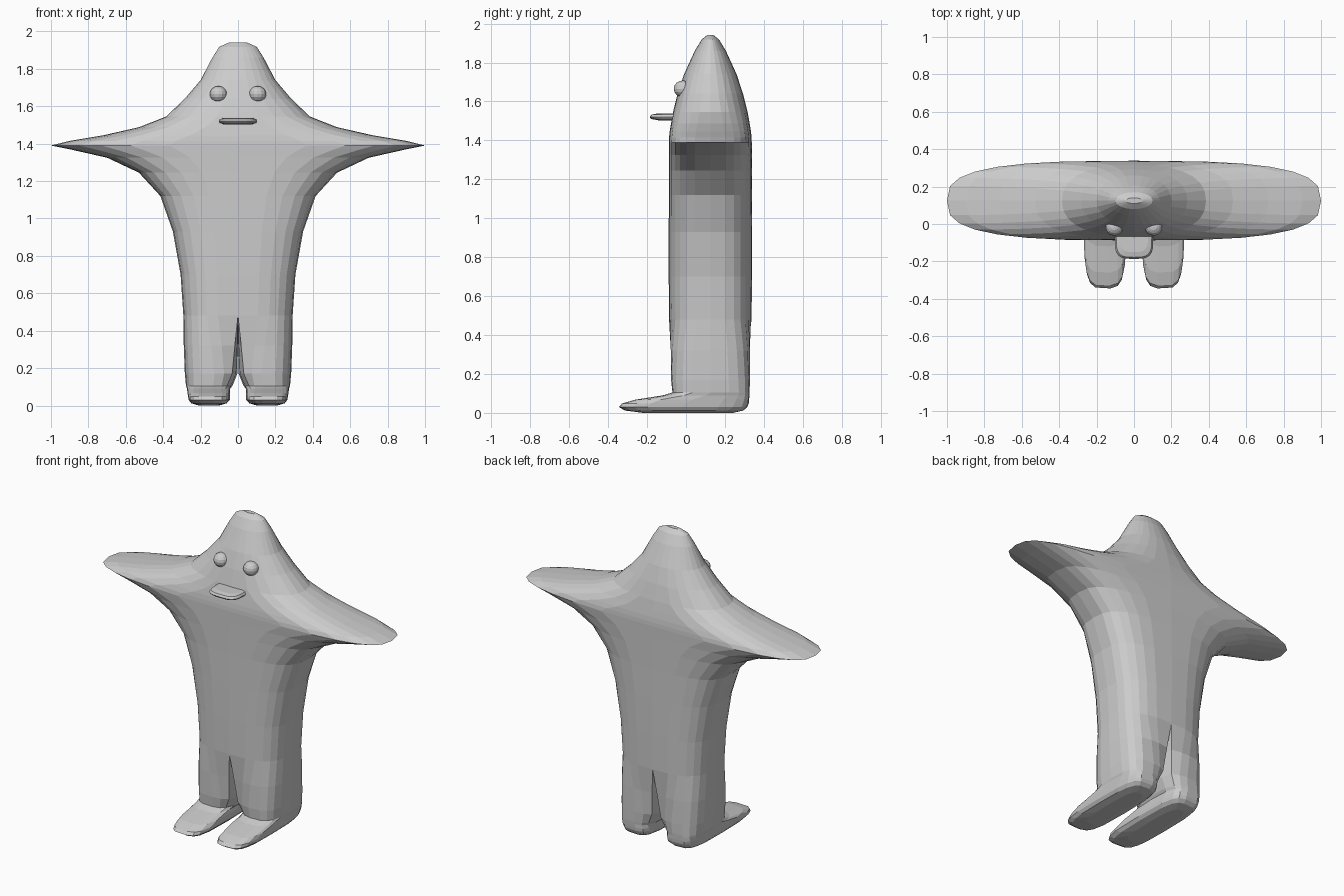
import bpy, bmesh, math
from mathutils import Vector

if "Cube" in bpy.data.objects:
    bpy.data.objects.remove(bpy.data.objects["Cube"])

skin = bpy.data.materials.new("soft grey")
skin.diffuse_color = (0.6, 0.6, 0.6, 1)
skin.use_nodes = True
skin.node_tree.nodes["Principled BSDF"].inputs["Base Color"].default_value = skin.diffuse_color
N = 28          # points round the torso
H = N // 2      # segments on each half


def oval(angle, cx, cy, rx, ry, n, z):
    """Superellipse point; angle 0 is the front, growing towards +x."""
    s, c = math.sin(angle), math.cos(angle)
    return Vector((cx + rx * math.copysign(abs(s) ** (2 / n), s),
                   cy - ry * math.copysign(abs(c) ** (2 / n), c), z))


def bridge(bm, a, b):
    for i in range(len(a)):
        j = (i + 1) % len(a)
        bm.faces.new((a[i], a[j], b[j], b[i]))


def finish(bm, name):
    bmesh.ops.recalc_face_normals(bm, faces=bm.faces)
    mesh = bpy.data.meshes.new(name)
    bm.to_mesh(mesh)
    bm.free()
    mesh.materials.append(skin)
    ob = bpy.data.objects.new(name, mesh)
    bpy.context.collection.objects.link(ob)
    return ob


# Body: stacked ovals, height / half width / half depth / squareness
rows = [(1.942, .045, .015, 2), (1.918, .10, .045, 2), (1.86, .137, .08, 2),
        (1.74, .20, .135, 2.1), (1.64, .285, .168, 2.2), (1.545, .385, .192, 2.4),
        (1.488, .53, .202, 2.7), (1.445, .72, .209, 2.9), (1.415, .90, .212, 3),
        (1.39, 1.0, .213, 3), (1.37, .90, .213, 3), (1.325, .70, .213, 3),
        (1.245, .53, .213, 3), (1.12, .415, .213, 3), (.93, .348, .214, 3),
        (.70, .307, .214, 3), (.48, .292, .212, 3)]
bm = bmesh.new()
rings = [[bm.verts.new(oval(2 * math.pi * i / N, 0, .125, w, d, n, z))
          for i in range(N)] for z, w, d, n in rows]
bm.faces.new(rings[0])
for a, b in zip(rings, rings[1:]):
    bridge(bm, a, b)

# Legs and feet: height / inner x / outer x / front y / back y / squareness / roundness
leg_rows = [(.32, .0, .288, -.084, .334, 3, .5), (.17, .004, .283, -.078, .33, 3, .85),
            (.105, .03, .278, -.07, .327, 3, 1), (.09, .042, .273, -.12, .326, 3.3, 1),
            (.068, .042, .27, -.26, .325, 3.8, 1), (.048, .042, .267, -.33, .323, 3.8, 1),
            (.03, .044, .264, -.345, .315, 3.8, 1), (.012, .06, .25, -.315, .295, 3.6, 1),
            (0, .10, .21, -.22, .24, 3, 1)]
inner = [bm.verts.new((0, .125 + y, .48)) for y in (.11, 0, -.11)]
for side in (1, -1):
    top = [rings[-1][side * i % N] for i in range(H + 1)] + inner
    start = [v.co.copy() for v in top]
    prev = top
    for z, xi, xo, yf, yb, n, k in leg_rows:
        ring = []
        for i, p in enumerate(start):
            a = math.radians(-42 + 264 * i / H if i <= H else 222 + 24 * (i - H))
            q = oval(a, (xi + xo) / 2, (yf + yb) / 2, (xo - xi) / 2, (yb - yf) / 2, n, z)
            q.x *= side
            ring.append(bm.verts.new(Vector((p.x, p.y, z)).lerp(q, k)))
        bridge(bm, prev, ring)
        prev = ring
    bm.faces.new(prev)
finish(bm, "body")

# Flat protruding mouth
bm = bmesh.new()
prev = None
for z, w, front in [(1.538, .075, -.15), (1.532, .095, -.178), (1.52, .103, -.187),
                    (1.51, .097, -.178), (1.503, .075, -.14)]:
    ring = [bm.verts.new(oval(2 * math.pi * i / 24, 0, (front + .03) / 2, w,
                              (.03 - front) / 2, 3.5, z)) for i in range(24)]
    if prev:
        bridge(bm, prev, ring)
    else:
        bm.faces.new(ring)
    prev = ring
bm.faces.new(prev)
finish(bm, "mouth")

# Round eyes
for side, name in ((-1, "right_eye"), (1, "left_eye")):
    bm = bmesh.new()
    bmesh.ops.create_uvsphere(bm, u_segments=14, v_segments=8, radius=1)
    bmesh.ops.scale(bm, vec=(.047, .047, .043), verts=bm.verts)
    eye = finish(bm, name)
    eye.location = (side * .105, -.016, 1.665)
